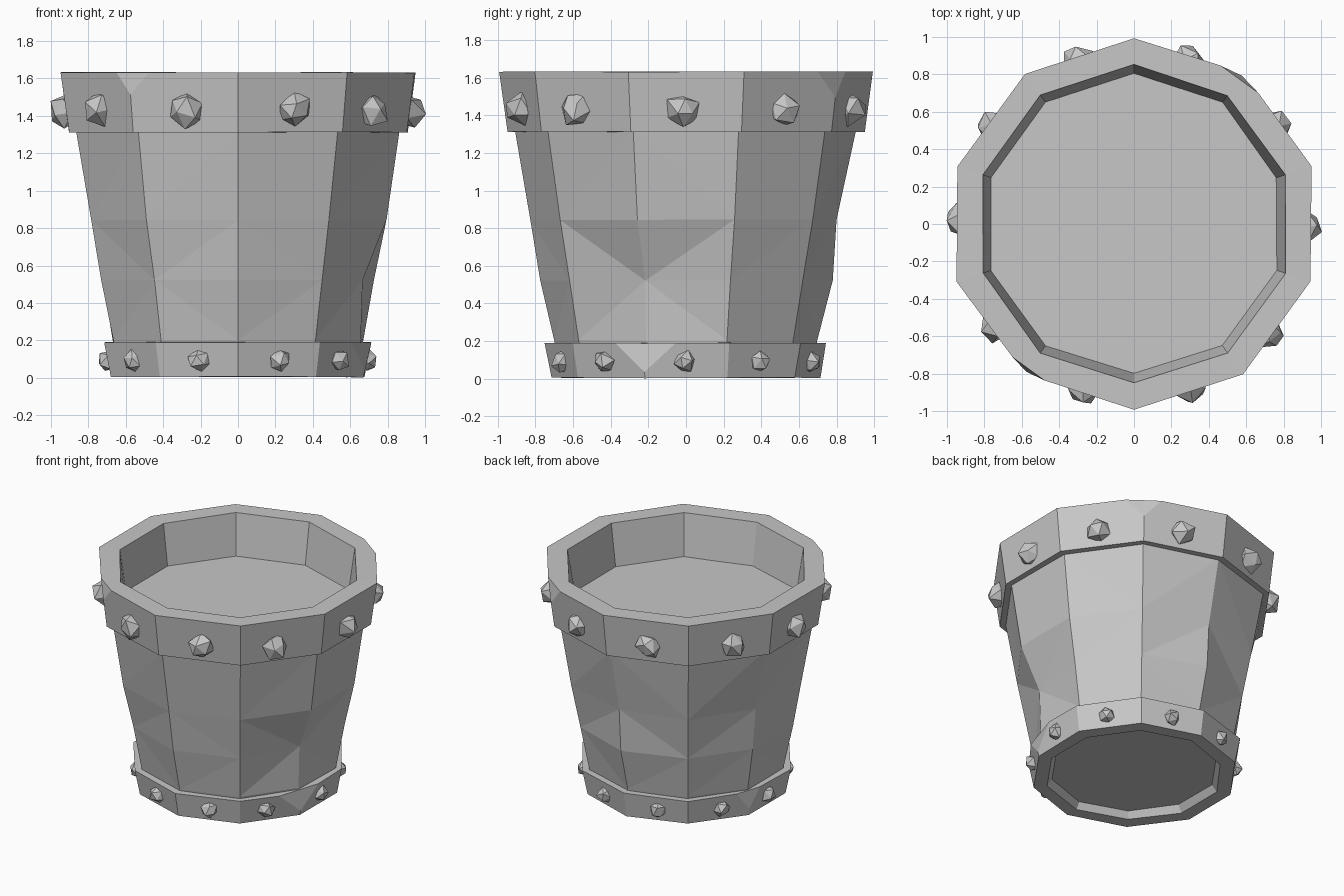
import bpy, bmesh, math, random
from mathutils import Vector, Matrix

random.seed(4)
SIDES = 10
# Small angle errors of the knobs, in degrees
STUD_DRIFT = (1, 1.5, -1, 0, 0.5, 1, -3, -1, -1.5, 0)

cube = bpy.data.objects.get("Cube")
if cube:
    bpy.data.objects.remove(cube, do_unlink=True)

stone = bpy.data.materials.new("grey_stone")
stone.use_nodes = True
GREY = (0.57, 0.57, 0.57, 1)
stone.diffuse_color = GREY
stone.node_tree.nodes["Principled BSDF"].inputs["Base Color"].default_value = GREY


def corner(k):
    return math.radians(90 + 360 / SIDES * k)


def polar(r, a, z):
    return Vector((r * math.cos(a), r * math.sin(a), z))


def finish(name, bm):
    bmesh.ops.recalc_face_normals(bm, faces=bm.faces[:])
    mesh = bpy.data.meshes.new(name)
    bm.to_mesh(mesh)
    bm.free()
    mesh.materials.append(stone)
    obj = bpy.data.objects.new(name, mesh)
    bpy.context.collection.objects.link(obj)
    return obj


def lathe(profile, ring, jitter, dents={}):
    """Revolve (radius, z) points; ring=True closes the profile, else caps it."""
    bm = bmesh.new()
    loops = []
    for j, (r, z) in enumerate(profile):
        loops.append([bm.verts.new(polar(
            dents.get((j, k), r + random.uniform(-jitter, jitter)),
            corner(k), z + random.uniform(0, jitter))) for k in range(SIDES)])
    pairs = list(zip(loops, loops[1:]))
    if ring:
        pairs.append((loops[-1], loops[0]))
    walls = []
    for low, high in pairs:
        for k in range(SIDES):
            n = (k + 1) % SIDES
            walls.append(bm.faces.new((low[k], low[n], high[n], high[k])))
    if not ring:
        bmesh.ops.triangulate(bm, faces=walls)
        bm.faces.new(loops[0])
        bm.faces.new(loops[-1])
    return bm


def chip(bm, k, upper, lower):
    """Slice off the outer top corner k along the line upper-lower (radius, z)."""
    a = corner(k)
    normal = polar(upper[1] - lower[1], a, lower[0] - upper[0])
    cut = bmesh.ops.bisect_plane(
        bm, geom=bm.verts[:] + bm.edges[:] + bm.faces[:], dist=1e-5,
        plane_co=polar(upper[0], a, upper[1]), plane_no=normal, clear_outer=True)
    edges = [e for e in cut["geom_cut"] if isinstance(e, bmesh.types.BMEdge)]
    bmesh.ops.holes_fill(bm, edges=edges, sides=0)


def studs(name, radius, z, size):
    """One rough faceted knob near the middle of every side."""
    bm = bmesh.new()
    for k, drift in enumerate(STUD_DRIFT):
        a = corner(k + 0.5) + math.radians(drift)
        place = (Matrix.Translation(polar(radius, a, z))
                 @ Matrix.Rotation(a, 4, 'Z')
                 @ Matrix.Rotation(random.uniform(0, 3), 4, 'X'))
        knob = bmesh.ops.create_icosphere(bm, subdivisions=1, radius=size, matrix=place)
        for v in knob["verts"]:
            v.co += Vector([random.uniform(-0.13, 0.13) * size for _ in range(3)])
    return finish(name, bm)


# Tapered body, with a few corners knocked inwards; its top is the inner floor
body = lathe([(0.67, 0.05), (0.70, 0.2), (0.765, 0.52), (0.83, 0.84), (0.91, 1.32)],
             False, 0.006,
             {(1, 7): 0.69, (2, 7): 0.70, (2, 0): 0.78, (3, 0): 0.80,
              (3, 7): 0.835, (3, 2): 0.795, (2, 5): 0.775})
finish("pot_body", body)

# Thick top rim with two chipped corners
rim = lathe([(0.952, 1.31), (0.995, 1.63), (0.85, 1.63), (0.80, 1.31)], True, 0.004)
for k in (4, 9):
    chip(rim, k, (0.957, 1.635), (0.978, 1.51))
finish("top_rim", rim)

# Base band, hollow underneath, with two chipped corners
base = lathe([(0.71, 0.002), (0.748, 0.187), (0.62, 0.187), (0.575, 0.055), (0.61, 0.002)],
             True, 0.006)
chip(base, 7, (0.695, 0.19), (0.715, 0.02))
chip(base, 2, (0.712, 0.19), (0.722, 0.05))
finish("base_band", base)

# Knobs around both bands
studs("rim_studs", 0.917, 1.43, 0.093)
studs("base_studs", 0.69, 0.092, 0.062)
